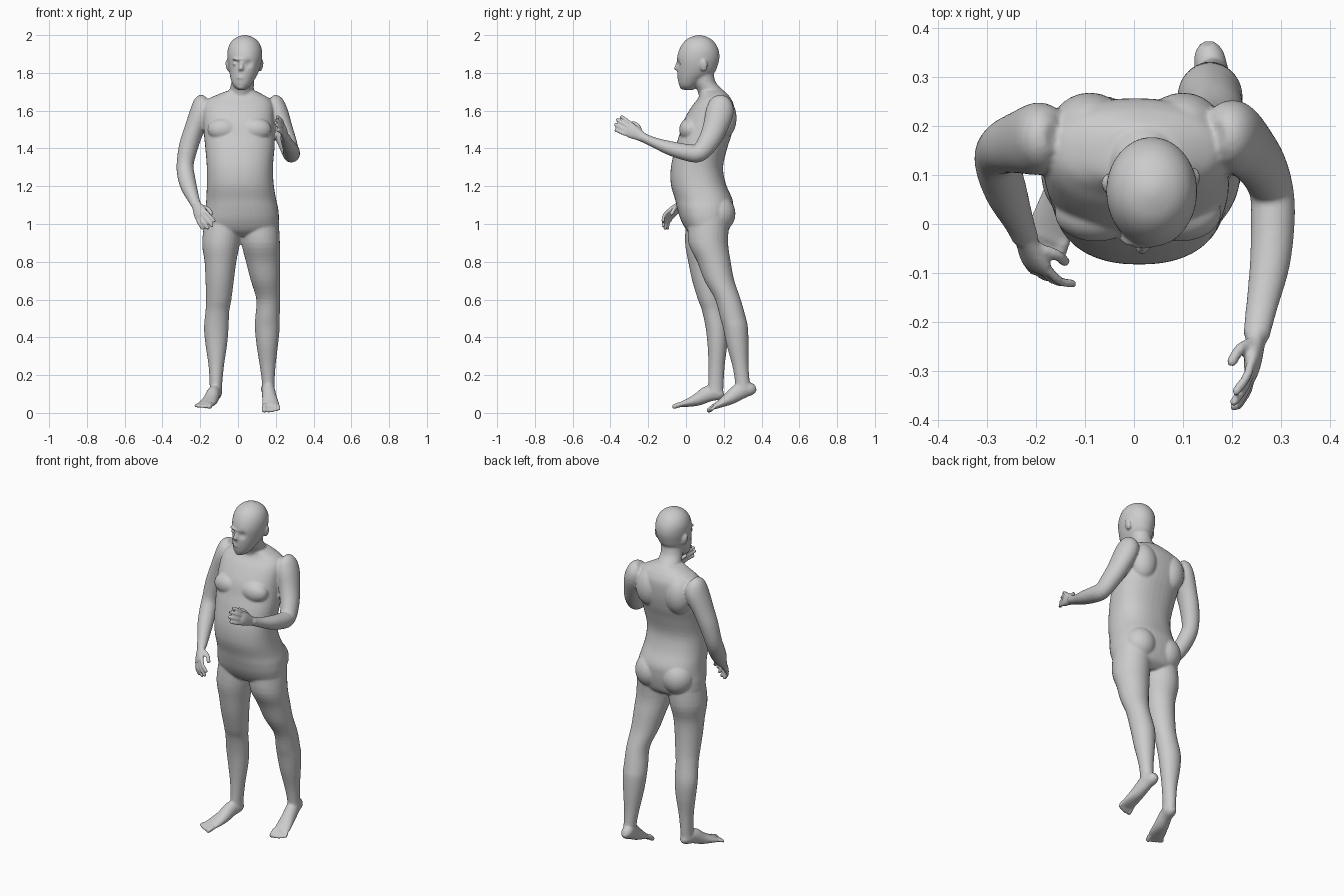
import bpy, bmesh, math
from mathutils import Vector, Matrix

parts = []

def finish(name, bm):
    bmesh.ops.recalc_face_normals(bm, faces=bm.faces)
    me = bpy.data.meshes.new(name)
    bm.to_mesh(me)
    bm.free()
    ob = bpy.data.objects.new(name, me)
    bpy.context.collection.objects.link(ob)
    parts.append(ob)
    return ob

def spline(rows, steps):
    """Catmull-Rom through rows of numbers."""
    out = []
    for i in range(len(rows) - 1):
        p0, p1, p2, p3 = (rows[max(0, min(len(rows) - 1, i + k))] for k in (-1, 0, 1, 2))
        for s in range(steps):
            t = s / steps
            out.append([b + 0.5 * t * (c - a + t * (2*a - 5*b + 4*c - d + t * (3*(b - c) + d - a)))
                        for a, b, c, d in zip(p0, p1, p2, p3)])
    return out + [list(rows[-1])]

def loft(name, rows, ref=None, power=2.0, sides=28, steps=4):
    """Rows of x, y, z, half width, half depth. Level rings, or square to the path if ref is given."""
    rings = spline(rows, steps)
    pts = [Vector(r[:3]) for r in rings]
    bm = bmesh.new()
    loops = []
    for i, r in enumerate(rings):
        u, v = Vector((1, 0, 0)), Vector((0, 1, 0))
        if ref is not None:
            t = (pts[min(i + 1, len(pts) - 1)] - pts[max(i - 1, 0)]).normalized()
            u = (Vector(ref) - t * t.dot(Vector(ref))).normalized()
            v = t.cross(u)
        loop = []
        for k in range(sides):
            c, s = math.cos(k * math.tau / sides), math.sin(k * math.tau / sides)
            cu = math.copysign(abs(c) ** (2 / power), c) * max(r[3], .002)
            sv = math.copysign(abs(s) ** (2 / power), s) * max(r[4], .002)
            loop.append(bm.verts.new(pts[i] + u * cu + v * sv))
        loops.append(loop)
    for a, b in zip(loops, loops[1:]):
        for k in range(sides):
            bm.faces.new((a[k], a[(k + 1) % sides], b[(k + 1) % sides], b[k]))
    bm.faces.new(loops[0])
    bm.faces.new(loops[-1])
    return finish(name, bm)

def ball(name, loc, size, tilt=0):
    bm = bmesh.new()
    m = Matrix.Translation(loc) @ Matrix.Rotation(tilt, 4, 'Y') @ Matrix.Diagonal((*size, 1))
    bmesh.ops.create_uvsphere(bm, u_segments=24, v_segments=16, radius=1, matrix=m)
    return finish(name, bm)

def digit(name, pts, r):
    """Finger or toe with a rounded tip."""
    rows = [(*p, r, r) for p in pts]
    loft(name, rows, ref=(.31, .22, .92) if abs(pts[-1][2] - pts[0][2]) < .03 else (.9, .3, .1),
         sides=12, steps=3)
    ball(name + "_tip", pts[-1], (r, r, r))

# Torso, with muscle masses laid on it
loft("torso", [(.015, .115, .935, .09, .07), (.015, .115, .965, .185, .11), (.018, .108, 1.02, .198, .135),
               (.02, .102, 1.08, .193, .148), (.017, .094, 1.13, .185, .152), (.012, .066, 1.21, .177, .146),
               (.01, .058, 1.3, .175, .138), (.01, .08, 1.4, .183, .138), (.007, .102, 1.47, .187, .138),
               (.003, .12, 1.545, .188, .134), (.003, .142, 1.62, .186, .113), (.006, .15, 1.66, .165, .09),
               (.012, .147, 1.685, .12, .075), (.018, .137, 1.705, .075, .066)], power=2.3, sides=40)
for s, side in ((-1, "right"), (1, "left")):
    ball(side + "_chest", (.008 + s * .085, .022, 1.5), (.085, .058, .062))
    ball(side + "_shoulder_blade", (.005 + s * .095, .195, 1.56), (.08, .073, .11))
    ball(side + "_buttock", (.018 + s * .088, .168, 1.055), (.092, .094, .1))

# Neck and head
loft("neck", [(.012, .155, 1.64, .075, .08), (.018, .133, 1.7, .066, .07), (.025, .098, 1.75, .06, .06),
              (.032, .085, 1.81, .06, .06)])
head = loft("head", [(.018, .015, 1.71, .02, .025), (.02, .013, 1.73, .044, .047), (.025, .03, 1.765, .063, .073),
                     (.031, .052, 1.8, .076, .098), (.035, .061, 1.84, .086, .107), (.036, .065, 1.88, .092, .112),
                     (.036, .068, 1.92, .091, .105), (.036, .069, 1.955, .079, .087), (.036, .069, 1.98, .057, .062),
                     (.036, .069, 1.994, .03, .032), (.036, .069, 2.0, .008, .008)], sides=48)
for eye in ((-.015, -.042, 1.848), (.055, -.042, 1.848)):
    for v in head.data.vertices:
        d = (v.co - Vector(eye)).length
        if d < .026:
            v.co.y += .014 * (1 - d / .026)
    ball("eye", Vector(eye) + Vector((0, .022, 0)), (.014, .014, .011))
loft("nose", [(.019, -.038, 1.868, .007, .008), (.018, -.043, 1.845, .009, .013),
              (.016, -.048, 1.822, .014, .015), (.016, -.04, 1.81, .011, .009)], sides=16)
ball("brow", (.02, -.028, 1.872), (.052, .022, .009))
ball("lips", (.017, -.032, 1.775), (.026, .016, .011))
ball("chin", (.017, -.012, 1.728), (.026, .022, .018))
ball("right_ear", (-.053, .083, 1.838), (.012, .02, .032), -.2)
ball("left_ear", (.123, .095, 1.838), (.01, .02, .032), .2)

# Legs
loft("right_leg", [(-.075, .11, 1.03, .1, .11), (-.09, .107, .9, .1, .112), (-.093, .103, .8, .084, .091),
                   (-.097, .112, .7, .075, .079), (-.102, .13, .6, .067, .067), (-.109, .145, .54, .063, .06),
                   (-.115, .162, .45, .065, .058), (-.115, .166, .36, .057, .052), (-.115, .162, .25, .041, .043),
                   (-.117, .158, .15, .033, .041), (-.118, .155, .1, .034, .042)])
loft("left_leg", [(.11, .12, 1.03, .105, .11), (.12, .118, .9, .102, .105), (.132, .148, .8, .09, .089),
                  (.145, .177, .7, .077, .079), (.16, .222, .6, .063, .068), (.156, .25, .5, .065, .068),
                  (.155, .262, .45, .066, .066), (.155, .273, .36, .057, .058), (.157, .288, .25, .042, .043),
                  (.16, .298, .17, .034, .039), (.16, .303, .12, .035, .042)])

# Feet, heels raised, with five toes each
def foot(side, rows, inner, tip):
    loft(side + "_foot", rows, ref=(*inner, 0), sides=24)
    ball_pt, inn = Vector(rows[-1][:3]), Vector((*inner, 0)).normalized()
    along = Vector(tip) - ball_pt
    for i, (off, r, ln) in enumerate(((.034, .014, 1), (.012, .0105, 1.02), (-.006, .01, .9),
                                      (-.023, .0095, .75), (-.038, .009, .55))):
        base = ball_pt + inn * off - along * .35
        end = ball_pt + inn * off * 1.1 + along * ln
        end.z = max(end.z, r)
        digit(side + "_toe_%d" % i, [base, base.lerp(end, .5), end], r)

foot("right", [(-.113, .198, .108, .016, .018), (-.117, .172, .102, .031, .033), (-.128, .12, .102, .035, .043),
               (-.145, .06, .07, .041, .033), (-.165, 0, .05, .047, .019), (-.178, -.03, .042, .043, .013)],
     (.957, -.29), (-.188, -.05, .034))
foot("left", [(.15, .368, .135, .016, .018), (.153, .345, .128, .031, .034), (.16, .295, .12, .035, .045),
              (.167, .235, .08, .039, .036), (.173, .18, .048, .045, .021), (.175, .15, .033, .042, .014)],
     (-1, -.08), (.176, .125, .01))

# Arms, right hanging and left bent forward
loft("right_arm", [(-.165, .178, 1.665, .025, .03), (-.18, .177, 1.645, .052, .06), (-.195, .174, 1.59, .06, .074),
                   (-.232, .167, 1.5, .053, .064), (-.262, .158, 1.41, .051, .055), (-.28, .14, 1.315, .045, .047),
                   (-.274, .105, 1.25, .046, .046), (-.258, .058, 1.19, .042, .042), (-.235, .005, 1.132, .031, .031),
                   (-.221, -.03, 1.1, .027, .023)], ref=(1, 0, 0))
loft("left_arm", [(.17, .182, 1.665, .025, .03), (.185, .182, 1.645, .052, .06), (.205, .178, 1.59, .06, .074),
                  (.236, .15, 1.5, .055, .064), (.262, .115, 1.43, .05, .056), (.28, .068, 1.376, .045, .048),
                  (.283, .01, 1.378, .045, .045), (.277, -.08, 1.4, .041, .038), (.26, -.17, 1.432, .032, .027),
                  (.249, -.23, 1.46, .027, .024)], ref=(1, 0, 0))

# Hands: along = wrist to knuckles, across = little finger to index
def hand(side, wrist, along, across, flip, curl):
    w, d = Vector(wrist), Vector(along).normalized()
    s = Vector(across)
    s = (s - d * s.dot(d)).normalized()
    n = d.cross(s) * flip
    k = w + d * .085
    loft(side + "_palm", [(*(w - d * .02), .024, .021), (*(w + d * .02), .03, .02), (*(w + d * .06), .039, .018),
                          (*k, .038, .013), (*(k + d * .008), .03, .007)], ref=s, sides=20)
    for i, (off, ln) in enumerate(((.03, .92), (.01, 1.05), (-.01, 1), (-.029, .8))):
        base = k + s * off - d * .012
        mid = base + (d + s * off * 5 + n * curl * .3).normalized() * .048 * ln
        end = mid + (d + s * off * 3 + n * curl).normalized() * .044 * ln
        digit(side + "_finger_%d" % i, [base, mid, end], .0098)
    a = w + d * .025 + s * .02 + n * .006
    b = a + (d * .7 + s * .5 + n * .5).normalized() * .04
    digit(side + "_thumb", [a, b, b + (d + n * .4).normalized() * .035], .0115)

hand("right", (-.221, -.03, 1.1), (.3, -.7, -.62), (.75, -.35, .55), -1, .8)
hand("left", (.249, -.23, 1.46), (-.12, -.85, .48), (0, .45, .89), 1, .45)

# Fuse the parts into one smooth skin
for ob in parts:
    ob.select_set(True)
bpy.context.view_layer.objects.active = parts[0]
bpy.ops.object.join()
body = bpy.context.object
body.name = "human_body"
skin = body.modifiers.new("skin", 'REMESH')
skin.mode = 'VOXEL'
skin.voxel_size = .006
skin.use_smooth_shade = True
soft = body.modifiers.new("soften", 'SMOOTH')
soft.factor = .5
soft.iterations = 5
